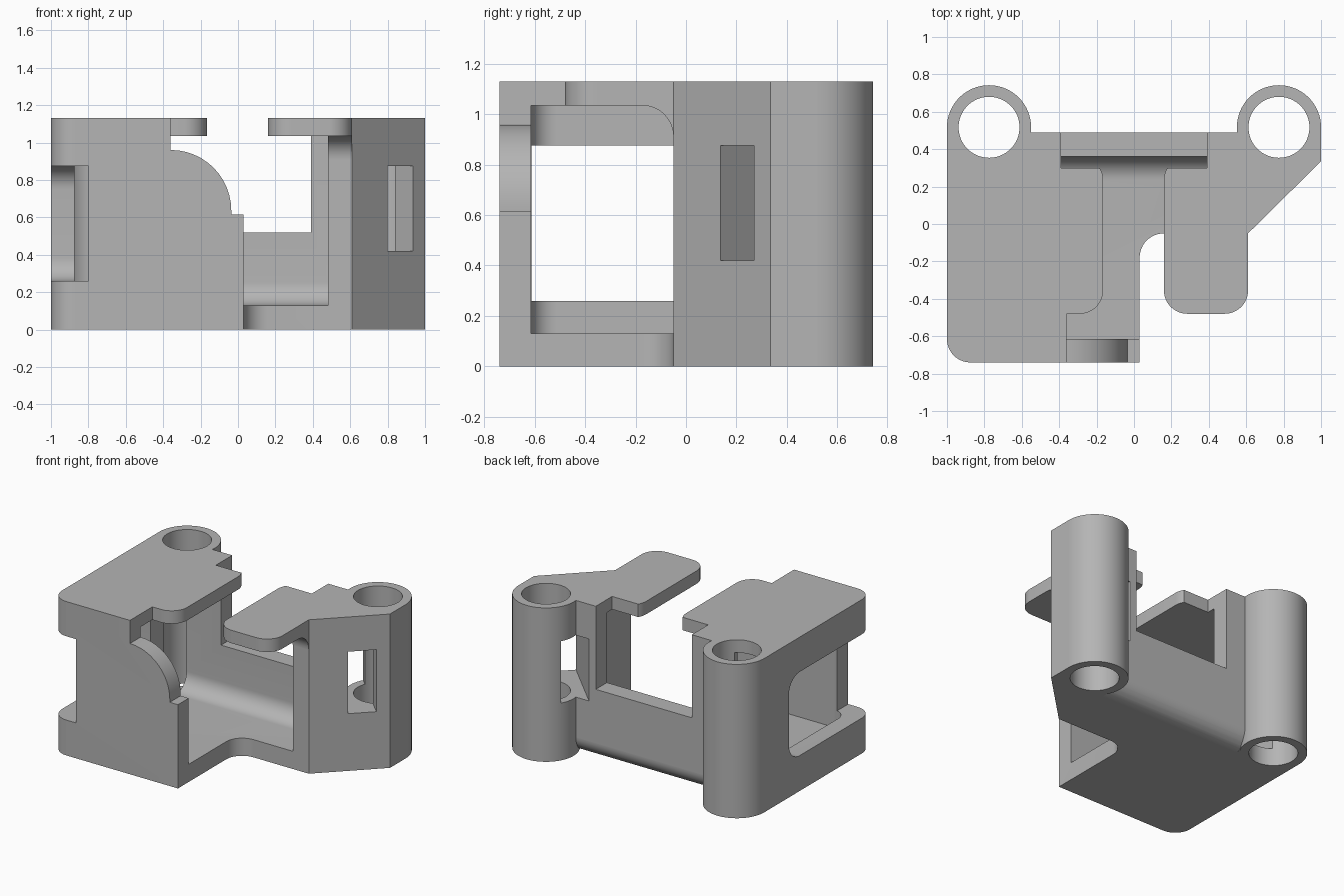
import bpy
import bmesh
from math import cos, sin, tan, pi
from mathutils import Vector

cube = bpy.data.objects.get("Cube")
if cube:
    bpy.data.objects.remove(cube, do_unlink=True)

grey = bpy.data.materials.new("light_grey")
grey.use_nodes = True
grey.diffuse_color = (0.46, 0.46, 0.46, 1)
grey.node_tree.nodes["Principled BSDF"].inputs["Base Color"].default_value = grey.diffuse_color

TOP, PLATE, FLOOR = 1.13, 1.035, 0.13
BACK, REAR = 0.36, 0.49      # inner and outer face of the back wall
R = 0.125                    # common fillet radius


def rounded(points, steps=12):
    """Outline whose points (u, v, radius) are replaced by fillets."""
    out = []
    for i, p in enumerate(points):
        here = Vector(p[:2])
        if len(p) == 2:
            out.append(here)
            continue
        a = (Vector(points[i - 1][:2]) - here).normalized()
        b = (Vector(points[(i + 1) % len(points)][:2]) - here).normalized()
        half = a.angle(b) / 2
        centre = here + (a + b).normalized() * p[2] / sin(half)
        start = here + a * p[2] / tan(half) - centre
        end = here + b * p[2] / tan(half) - centre
        sweep = start.angle(end)
        for k in range(steps + 1):
            t = k / steps
            out.append(centre + (start * sin((1 - t) * sweep) + end * sin(t * sweep)) / sin(sweep))
    return out


def prism(name, points, low, high, axis="z"):
    """Extrude an outline along an axis."""
    place = {"x": lambda u, v, w: (w, u, v),
             "y": lambda u, v, w: (u, w, v),
             "z": lambda u, v, w: (u, v, w)}[axis]
    bm = bmesh.new()
    loops = [[bm.verts.new(place(p[0], p[1], w)) for p in rounded(points)] for w in (low, high)]
    bm.faces.new(loops[0])
    bm.faces.new(loops[1])
    n = len(loops[0])
    for i in range(n):
        j = (i + 1) % n
        bm.faces.new((loops[0][i], loops[0][j], loops[1][j], loops[1][i]))
    bmesh.ops.recalc_face_normals(bm, faces=bm.faces)
    mesh = bpy.data.meshes.new(name)
    bm.to_mesh(mesh)
    bm.free()
    obj = bpy.data.objects.new(name, mesh)
    obj.data.materials.append(grey)
    bpy.context.collection.objects.link(obj)
    return obj


def box(name, x, y, z):
    return prism(name, [(x[0], y[0]), (x[1], y[0]), (x[1], y[1]), (x[0], y[1])], *z)


def disc(x, y, r, n=64):
    return [(x + r * cos(2 * pi * i / n), y + r * sin(2 * pi * i / n)) for i in range(n)]


def combine(tool, operation):
    """Apply a boolean to the bracket and discard the tool."""
    bpy.context.view_layer.objects.active = bracket
    mod = bracket.modifiers.new(tool.name, "BOOLEAN")
    mod.operation, mod.solver, mod.object = operation, "EXACT", tool
    bpy.ops.object.modifier_apply(modifier=mod.name)
    bpy.data.objects.remove(tool, do_unlink=True)


def cut(tool):
    combine(tool, "DIFFERENCE")


def add(tool):
    combine(tool, "UNION")


# Main block
bracket = prism("bracket_body", [
    (-1, -0.74, R), (0.03, -0.74), (0.03, -0.05, 0.13), (0.61, -0.05), (1, 0.335),
    (1, 0.52), (0.77, 0.52), (0.77, REAR), (-0.77, REAR), (-0.77, 0.52), (-1, 0.52)], 0, TOP)

# Rounded lower rear edge, made as a corner cut
cut(prism("rear_edge_cutter", [(REAR - R, -0.05), (REAR - R, 0), (REAR, 0, R - 0.001), (REAR, R),
                               (0.6, R), (0.6, -0.05)], -0.58, 0.58, "x"))

# Corner tubes
for side in (-1, 1):
    add(prism("tube", disc(side * 0.775, 0.517, 0.225), 0, TOP))

# Inner cavity with a coved floor at the back wall
cut(prism("cavity_cutter", [(-0.615, FLOOR), (BACK, FLOOR, R), (BACK, PLATE), (-0.615, PLATE)],
          -0.875, 0.48, "x"))
cut(box("tube_opening_cutter", (-0.875, -0.67), (0.1, 0.45), (FLOOR, PLATE)))

# Rounded inner front corner
add(prism("corner_fillet", [(-0.9, -0.64), (-0.775, -0.64), (-0.775, -0.615),
                            (-0.875, -0.615, 0.098), (-0.875, -0.515), (-0.9, -0.515)],
          FLOOR - 0.02, PLATE + 0.02))

# Overhanging right plate and the cove under it
add(prism("right_plate", [(0.16, -0.48, R), (0.61, -0.48, R), (0.61, 0), (0.16, 0)], PLATE, TOP))
add(prism("plate_cove", [(-0.05 - R, PLATE + 0.02), (-0.05 - R, PLATE), (-0.05, PLATE, R - 0.001),
                         (-0.05, PLATE - R), (0, PLATE - R), (0, PLATE + 0.02)], 0.48, 0.61, "x"))

# Gap between the two top plates
cut(prism("plate_gap_cutter", [
    (-0.36, -0.8), (-0.36, -0.48), (-0.165, -0.48, R), (-0.165, BACK, R), (-0.39, BACK),
    (-0.39, 0.6), (0.39, 0.6), (0.39, BACK), (0.16, BACK, R), (0.16, -0.8)], 0.99, 1.3))

# Front wall quarter round and low back wall
cut(prism("front_arc_cutter", [(-0.36, 1.3), (-0.36, 0.96), (-0.036, 0.96, 0.323),
                               (-0.036, 0.615), (0.1, 0.615), (0.1, 1.3)], -0.8, -0.58, "y"))
cut(box("back_gap_cutter", (-0.39, 0.39), (0.3, 0.6), (0.52, 1.3)))

# Side window wrapping around the front left corner
cut(prism("window_cutter", [(-0.8, 0.26), (0.235, 0.26, R), (0.235, 0.875, R), (-0.8, 0.875)],
          -1.1, -0.8, "x"))

# Slanted tie slot beside the right tube
cut(prism("tie_slot_cutter", [(0.85, 0.085), (0.985, 0.22), (0.535, 0.67), (0.4, 0.535)], 0.42, 0.875))

# Tube bores
for side in (-1, 1):
    cut(prism("bore_cutter", disc(side * 0.775, 0.517, 0.163), -0.1, 1.3))

bpy.ops.object.select_all(action="DESELECT")
bracket.select_set(True)
bpy.context.view_layer.objects.active = bracket
bpy.ops.object.shade_smooth_by_angle(angle=pi / 6)
